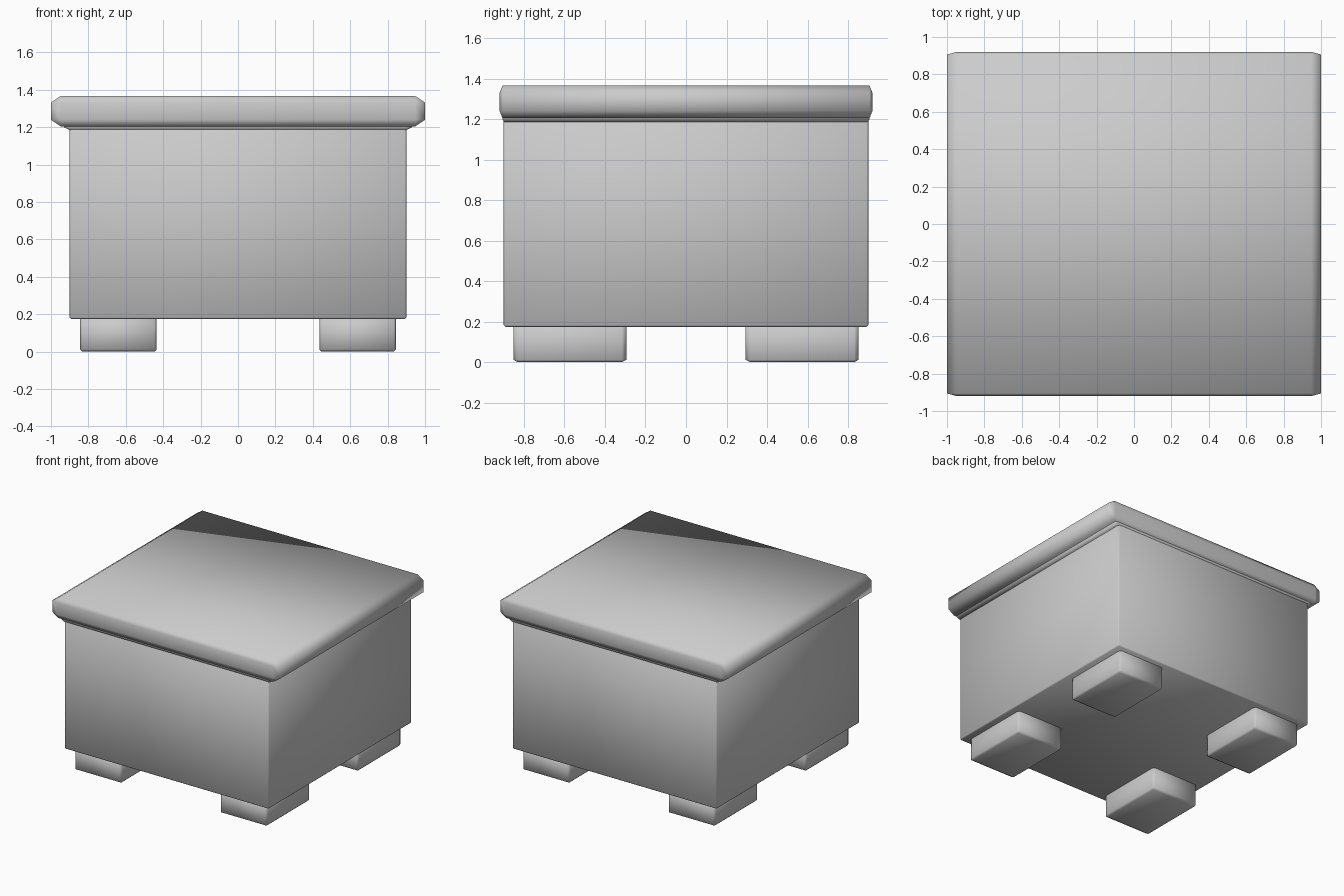
import bpy, bmesh
from mathutils import Vector

if "Cube" in bpy.data.objects:
    bpy.data.objects.remove(bpy.data.objects["Cube"])


def block(name, lo, hi, chamfer):
    """Smooth-shaded chamfered box between two corners; chamfer is set per axis."""
    lo, hi, ch = Vector(lo), Vector(hi), Vector(chamfer)
    size, mid = hi - lo, (hi + lo) / 2
    bm = bmesh.new()
    bmesh.ops.create_cube(bm, size=1)
    # bevel by one unit in chamfer-scaled space, then scale to real size
    bmesh.ops.scale(bm, vec=[s / c for s, c in zip(size, ch)], verts=bm.verts)
    bmesh.ops.bevel(bm, geom=bm.edges[:], offset=1, segments=1,
                    profile=0.5, affect='EDGES')
    bmesh.ops.scale(bm, vec=ch, verts=bm.verts)
    bmesh.ops.recalc_face_normals(bm, faces=bm.faces)
    for f in bm.faces:
        f.smooth = True
    mesh = bpy.data.meshes.new(name)
    bm.to_mesh(mesh)
    bm.free()
    obj = bpy.data.objects.new(name, mesh)
    obj.location = mid
    bpy.context.collection.objects.link(obj)
    return obj


# Main box
block("body", (-0.9, -0.9, 0.175), (0.9, 0.9, 1.215), (0.008, 0.008, 0.008))

# Narrow flare where the body meets the lid
block("lid_trim", (-0.93, -0.905, 1.185), (0.93, 0.905, 1.225), (0.03, 0.006, 0.015))

# Overhanging lid, wider along x
block("lid", (-1.0, -0.92, 1.205), (1.0, 0.92, 1.367), (0.052, 0.014, 0.035))

# Four feet
for sx, side in ((-1, "left"), (1, "right")):
    for sy, end in ((-1, "front"), (1, "back")):
        xs = sorted((sx * 0.435, sx * 0.845))
        ys = sorted((sy * 0.295, sy * 0.852))
        block(f"{end}_{side}_foot", (xs[0], ys[0], 0.0), (xs[1], ys[1], 0.19),
              (0.012, 0.022, 0.012))
